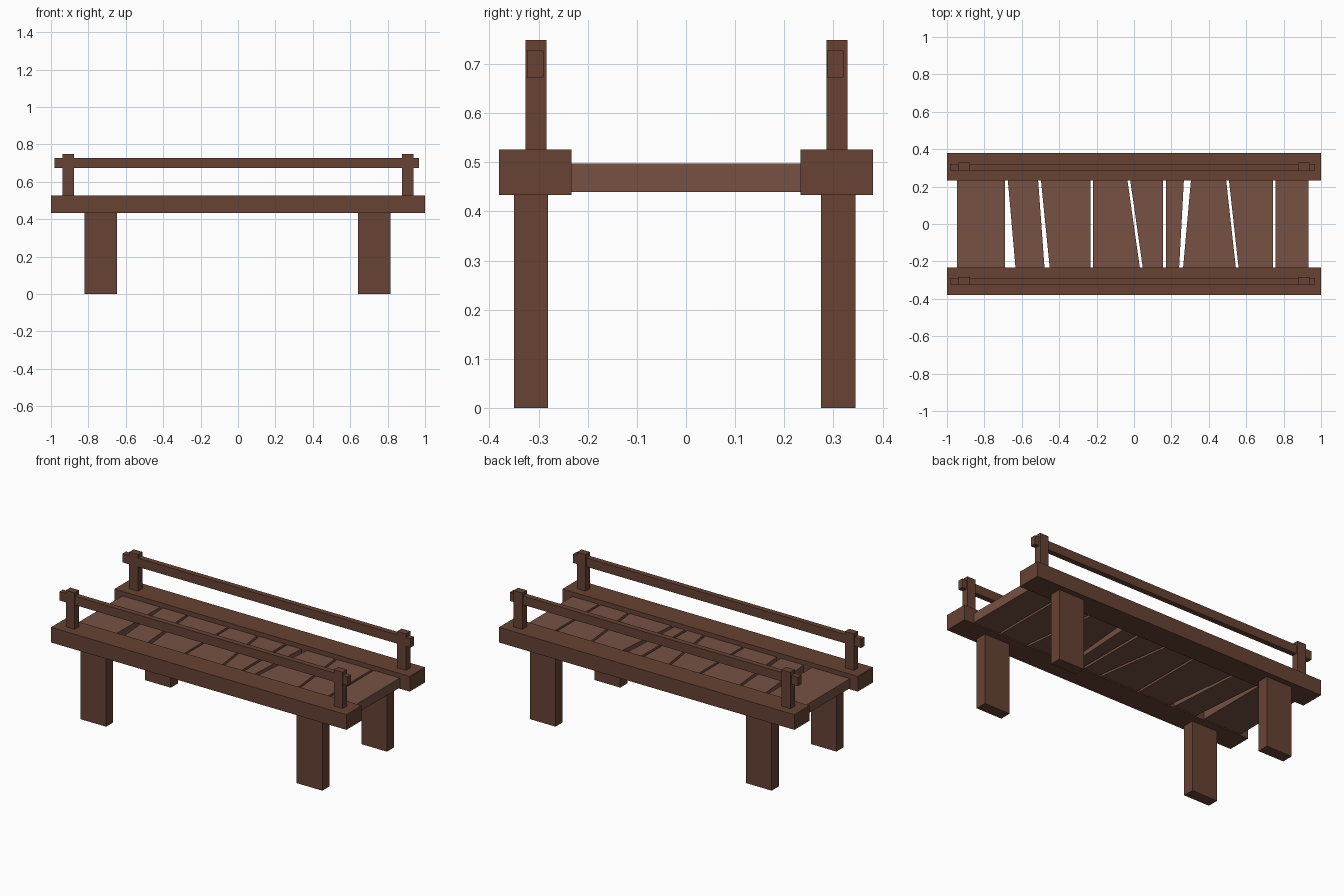
import bpy

if "Cube" in bpy.data.objects:
    bpy.data.objects.remove(bpy.data.objects["Cube"])


def material(name, color):
    m = bpy.data.materials.new(name)
    m.diffuse_color = (*color, 1)
    m.use_nodes = True
    m.node_tree.nodes["Principled BSDF"].inputs["Base Color"].default_value = m.diffuse_color
    return m


DARK = material("dark_wood", (0.135, 0.055, 0.033))
LIGHT = material("plank_wood", (0.18, 0.082, 0.057))


def prism(name, outline, z0, z1, mat):
    """Extrude a four-cornered, counter-clockwise outline from z0 to z1."""
    verts = [(x, y, z) for z in (z0, z1) for x, y in outline]
    faces = [(3, 2, 1, 0), (4, 5, 6, 7)]
    faces += [(i, (i + 1) % 4, (i + 1) % 4 + 4, i + 4) for i in range(4)]
    mesh = bpy.data.meshes.new(name)
    mesh.from_pydata(verts, [], faces)
    mesh.materials.append(mat)
    ob = bpy.data.objects.new(name, mesh)
    bpy.context.collection.objects.link(ob)
    return ob


def box(name, x, y, z, mat=DARK):
    return prism(name, [(x[0], y[0]), (x[1], y[0]), (x[1], y[1]), (x[0], y[1])],
                 z[0], z[1], mat)


# Y spans of the parts on each long side
sides = {
    "front": dict(beam=(-0.38, -0.233), leg=(-0.35, -0.281),
                  post=(-0.327, -0.284), rail=(-0.323, -0.29)),
    "back": dict(beam=(0.233, 0.38), leg=(0.275, 0.345),
                 post=(0.286, 0.329), rail=(0.287, 0.32)),
}
for side, y in sides.items():
    # Long beam and handrail
    box(side + "_beam", (-1, 1), y["beam"], (0.433, 0.526))
    box(side + "_handrail", (-0.982, 0.968), y["rail"], (0.673, 0.727))
    # Legs and rail posts at both ends
    for end, leg_x, post_x in (("left", (-0.822, -0.648), (-0.937, -0.877)),
                               ("right", (0.642, 0.816), (0.878, 0.937))):
        box(f"{side}_{end}_leg", leg_x, y["leg"], (0, 0.44))
        box(f"{side}_{end}_post", post_x, y["post"], (0.52, 0.749))

# Deck planks: left and right edge as (x at front, x at back)
planks = [
    ((-0.947, -0.947), (-0.69, -0.69)),
    ((-0.633, -0.675), (-0.478, -0.513)),
    ((-0.450, -0.498), (-0.233, -0.233)),
    ((-0.219, -0.219), (0.032, -0.036)),
    ((0.048, -0.021), (0.155, 0.155)),
    ((0.171, 0.171), (0.241, 0.267)),
    ((0.262, 0.305), (0.545, 0.492)),
    ((0.560, 0.507), (0.742, 0.742)),
    ((0.756, 0.756), (0.933, 0.933)),
]
D = 0.24
for i, ((lf, lb), (rf, rb)) in enumerate(planks, 1):
    prism(f"deck_plank_{i}", [(lf, -D), (rf, -D), (rb, D), (lb, D)],
          0.44, 0.498, LIGHT)
